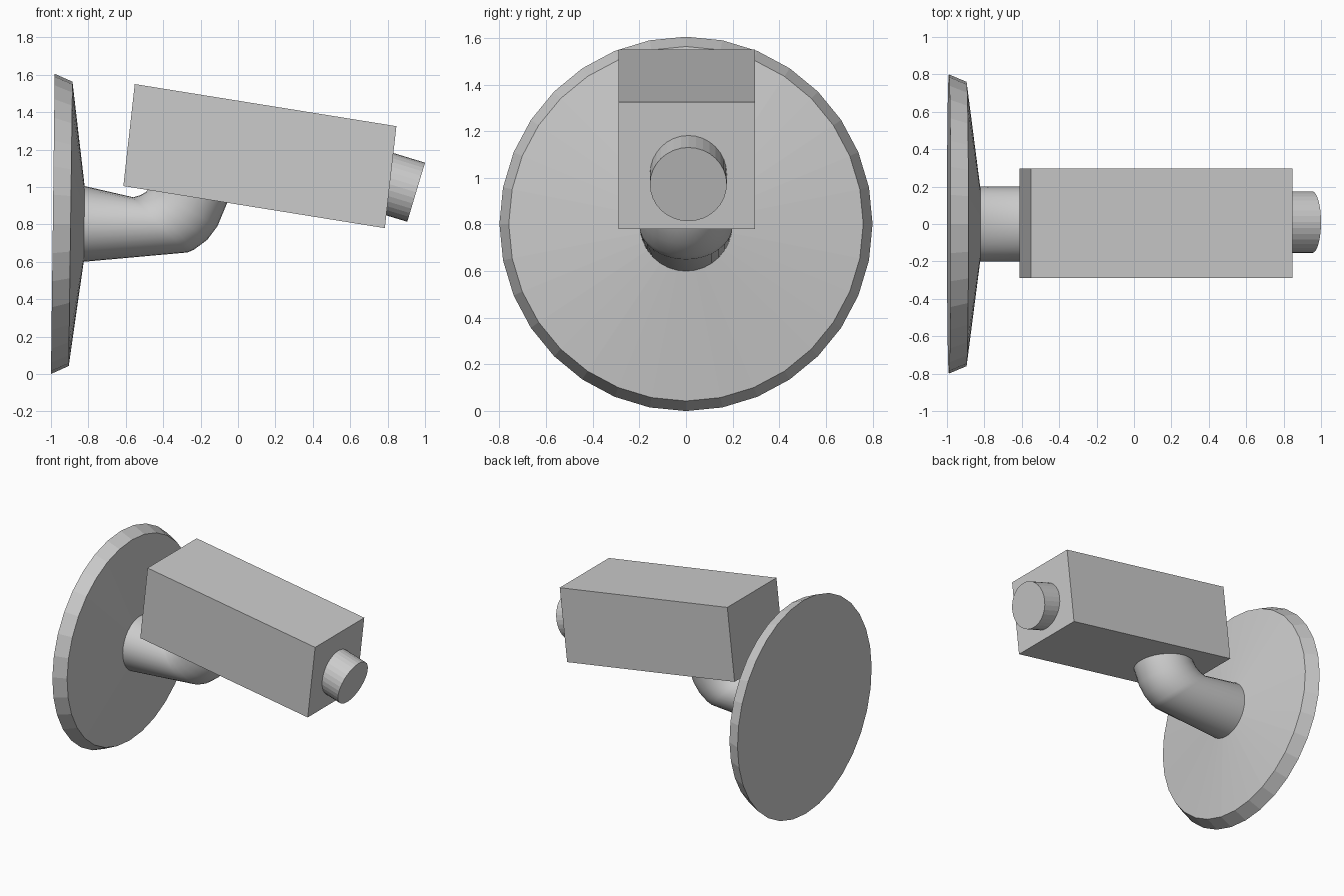
import bpy, bmesh, math
from mathutils import Vector

if "Cube" in bpy.data.objects:
    bpy.data.objects.remove(bpy.data.objects["Cube"])


def make_object(name, bm):
    bmesh.ops.recalc_face_normals(bm, faces=bm.faces[:])
    mesh = bpy.data.meshes.new(name)
    bm.to_mesh(mesh)
    bm.free()
    obj = bpy.data.objects.new(name, mesh)
    bpy.context.collection.objects.link(obj)
    return obj


def loft(name, rings, sides=32, y=0.0):
    """Capped loft; each ring is (upper x, upper z, lower x, lower z, half width in y)."""
    bm = bmesh.new()
    loops = []
    for ux, uz, lx, lz, ry in rings:
        top, low = Vector((ux, y, uz)), Vector((lx, y, lz))
        mid, half = (top + low) / 2, (top - low) / 2
        loops.append([])
        for i in range(sides):
            a = 2 * math.pi * i / sides
            p = mid + half * math.cos(a) + Vector((0, ry * math.sin(a), 0))
            loops[-1].append(bm.verts.new(p))
    for r0, r1 in zip(loops, loops[1:]):
        for i in range(sides):
            j = (i + 1) % sides
            bm.faces.new((r0[i], r0[j], r1[j], r1[i]))
    bm.faces.new(loops[0])
    bm.faces.new(loops[-1])
    return make_object(name, bm)


# Round wall plate, leaning slightly, with a shallow cone front
loft("wall_plate", [
    (-0.98, 1.605, -1.0, 0.0, 0.80),
    (-0.885, 1.563, -0.905, 0.043, 0.76),
    (-0.82, 1.005, -0.825, 0.60, 0.20),
])

# Bent arm rising into the underside of the housing
arm = loft("bent_arm", [
    (-0.82, 1.005, -0.825, 0.60, 0.20),
    (-0.56, 0.945, -0.27, 0.65, 0.20),
    (-0.52, 0.957, -0.235, 0.665, 0.20),
    (-0.49, 0.975, -0.165, 0.717, 0.20),
    (-0.47, 0.995, -0.11, 0.79, 0.20),
    (-0.455, 1.03, -0.06, 0.91, 0.20),
    (-0.43, 1.10, -0.03, 1.03, 0.20),
])

# Camera housing: slanted box from its side profile
profile = [(-0.613, 1.005), (0.785, 0.78), (0.847, 1.325), (-0.552, 1.55)]
bm = bmesh.new()
near, far = ([bm.verts.new((x, y, z)) for x, z in profile] for y in (-0.29, 0.296))
bm.faces.new(near)
bm.faces.new(far)
for i in range(4):
    j = (i + 1) % 4
    bm.faces.new((near[i], near[j], far[j], far[i]))
make_object("housing", bm)

# Lens barrel, tipped down a little more than the housing
loft("lens", [
    (0.76, 1.203, 0.665, 0.887, 0.165),
    (1.0, 1.13, 0.905, 0.814, 0.165),
], y=0.01)

# Soft shading on the arm, sharp at its ends
bpy.ops.object.select_all(action='DESELECT')
arm.select_set(True)
bpy.context.view_layer.objects.active = arm
bpy.ops.object.shade_smooth_by_angle(angle=math.radians(30))
